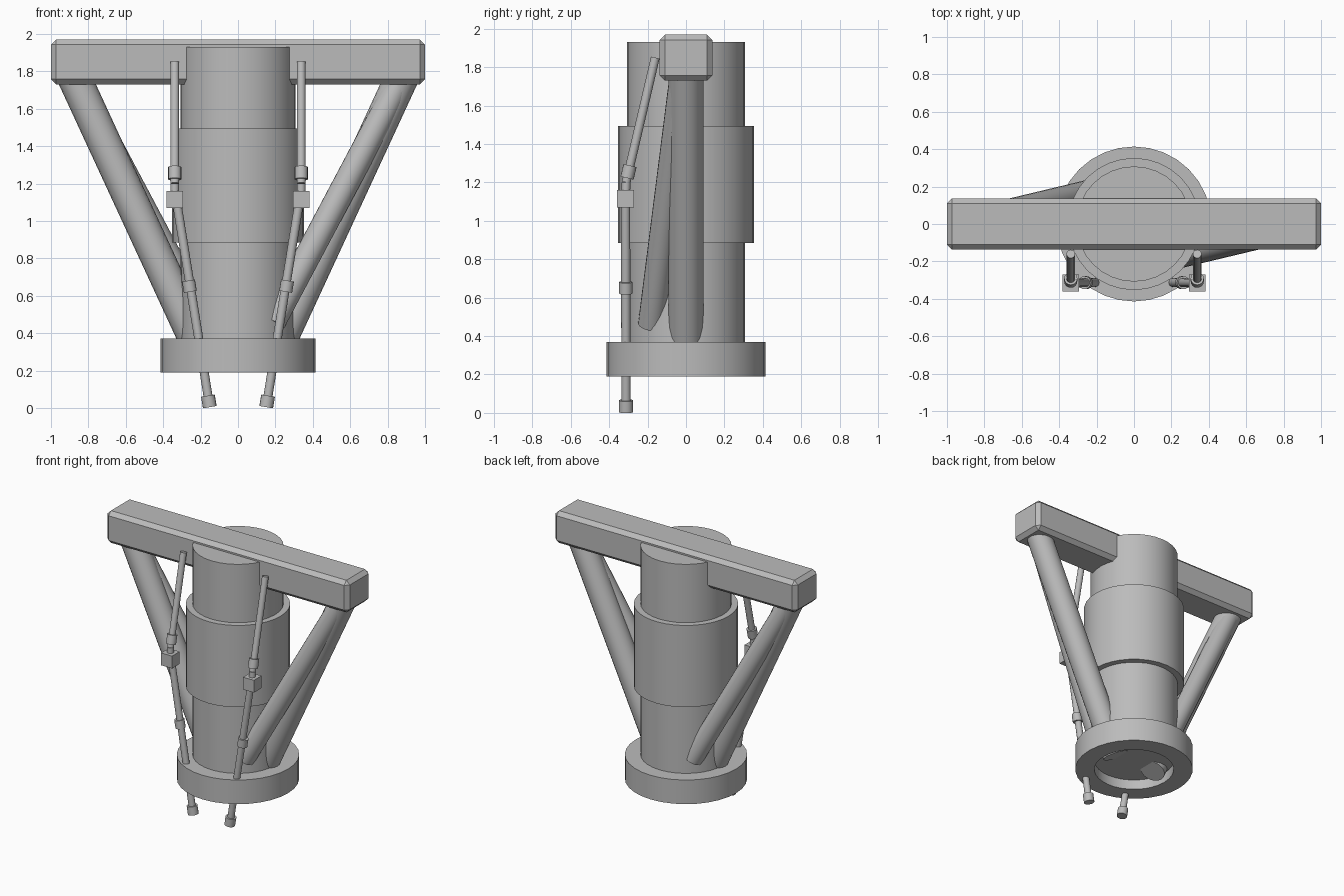
import bpy, bmesh, math
from mathutils import Vector

if "Cube" in bpy.data.objects:
    bpy.data.objects.remove(bpy.data.objects["Cube"])

metal = bpy.data.materials.new("plain grey metal")
metal.diffuse_color = (0.5, 0.5, 0.5, 1)
metal.use_nodes = True
metal.node_tree.nodes["Principled BSDF"].inputs["Base Color"].default_value = metal.diffuse_color


def finish(name, bm, smooth=True):
    bmesh.ops.recalc_face_normals(bm, faces=bm.faces[:])
    mesh = bpy.data.meshes.new(name)
    bm.to_mesh(mesh)
    bm.free()
    mesh.materials.append(metal)
    ob = bpy.data.objects.new(name, mesh)
    bpy.context.collection.objects.link(ob)
    if smooth:
        bpy.ops.object.select_all(action='DESELECT')
        ob.select_set(True)
        bpy.context.view_layer.objects.active = ob
        bpy.ops.object.shade_smooth_by_angle(angle=math.radians(35))
    return ob


def lathe(name, profile, sides=32, start=None, end=None):
    """Turn (radius, height) points around z; optionally aim the axis from start to end."""
    bm = bmesh.new()
    rings = []
    for r, z in profile:
        if r == 0:
            rings.append([bm.verts.new((0, 0, z))] * sides)
        else:
            rings.append([bm.verts.new((r * math.cos(2 * math.pi * i / sides),
                                        r * math.sin(2 * math.pi * i / sides), z))
                          for i in range(sides)])
    for a, b in zip(rings, rings[1:]):
        for i in range(sides):
            j = (i + 1) % sides
            corners = list(dict.fromkeys((a[i], a[j], b[j], b[i])))
            bm.faces.new(corners)
    if start is not None:
        d = Vector(end) - Vector(start)
        rot = d.to_track_quat('Z', 'Y')
        for v in bm.verts:
            v.co = rot @ v.co + Vector(start)
    return finish(name, bm)


def tube(name, start, end, r, sides=20):
    h = (Vector(end) - Vector(start)).length
    return lathe(name, [(0, 0), (r, 0), (r, h), (0, h)], sides, start, end)


def box(name, centre, size, bevel=0):
    bm = bmesh.new()
    bmesh.ops.create_cube(bm, size=1)
    for v in bm.verts:
        v.co = Vector([v.co[i] * size[i] + centre[i] for i in range(3)])
    if bevel:
        bmesh.ops.bevel(bm, geom=bm.edges[:], offset=bevel, segments=1, affect='EDGES')
    return finish(name, bm, smooth=False)


# central cylinder with its wide middle sleeve
lathe("main_cylinder", [(0, 0.265), (0.308, 0.265), (0.308, 0.885), (0.353, 0.885),
                        (0.353, 1.495), (0.308, 1.495), (0.308, 1.93), (0, 1.93)])
# hollow collar at the foot
lathe("base_ring", [(0.28, 0.19), (0.414, 0.19), (0.414, 0.37), (0.28, 0.37), (0.28, 0.19)])
# chamfered cross beam
box("cross_beam", (0, 0, 1.85), (2.0, 0.275, 0.24), 0.028)

for s, side in ((-1, "left"), (1, "right")):
    # main diagonal leg, and a thinner brace on opposite faces of each side
    tube(side + "_strut", (s * 0.905, 0, 1.83), (s * 0.17, 0, 0.24), 0.09)
    tube(side + "_brace", (s * 0.875, -s * 0.015, 1.76), (s * 0.185, -s * 0.18, 0.46), 0.07)

    # hydraulic line: upper pipe, junction block, lower pipe
    top = Vector((s * 0.338, -0.16, 1.85))
    mid = Vector((s * 0.338, -0.312, 1.20))
    block = Vector((s * 0.338, -0.315, 1.115))
    foot = Vector((s * 0.155, -0.312, 0.03))
    tube(side + "_upper_pipe", top, mid, 0.023, 16)
    tube(side + "_pipe_elbow", mid, block, 0.023, 16)
    box(side + "_junction_block", block, (0.09, 0.09, 0.092))
    tube(side + "_lower_pipe", block - Vector((s * 0.008, 0, 0)), foot, 0.024, 16)

    # pipe couplings
    tube(side + "_upper_coupling", top.lerp(mid, 0.865), top.lerp(mid, 0.965), 0.035, 16)
    tube(side + "_lower_coupling", block.lerp(foot, 0.40), block.lerp(foot, 0.455), 0.035, 16)
    # open nozzle at the foot of the pipe
    d = (foot - block).normalized()
    lathe(side + "_nozzle", [(0, 0.03), (0.025, 0.03), (0.025, 0.062), (0.037, 0.062),
                             (0.037, 0), (0, 0)], 16, foot + d * 0.026, foot - d)
